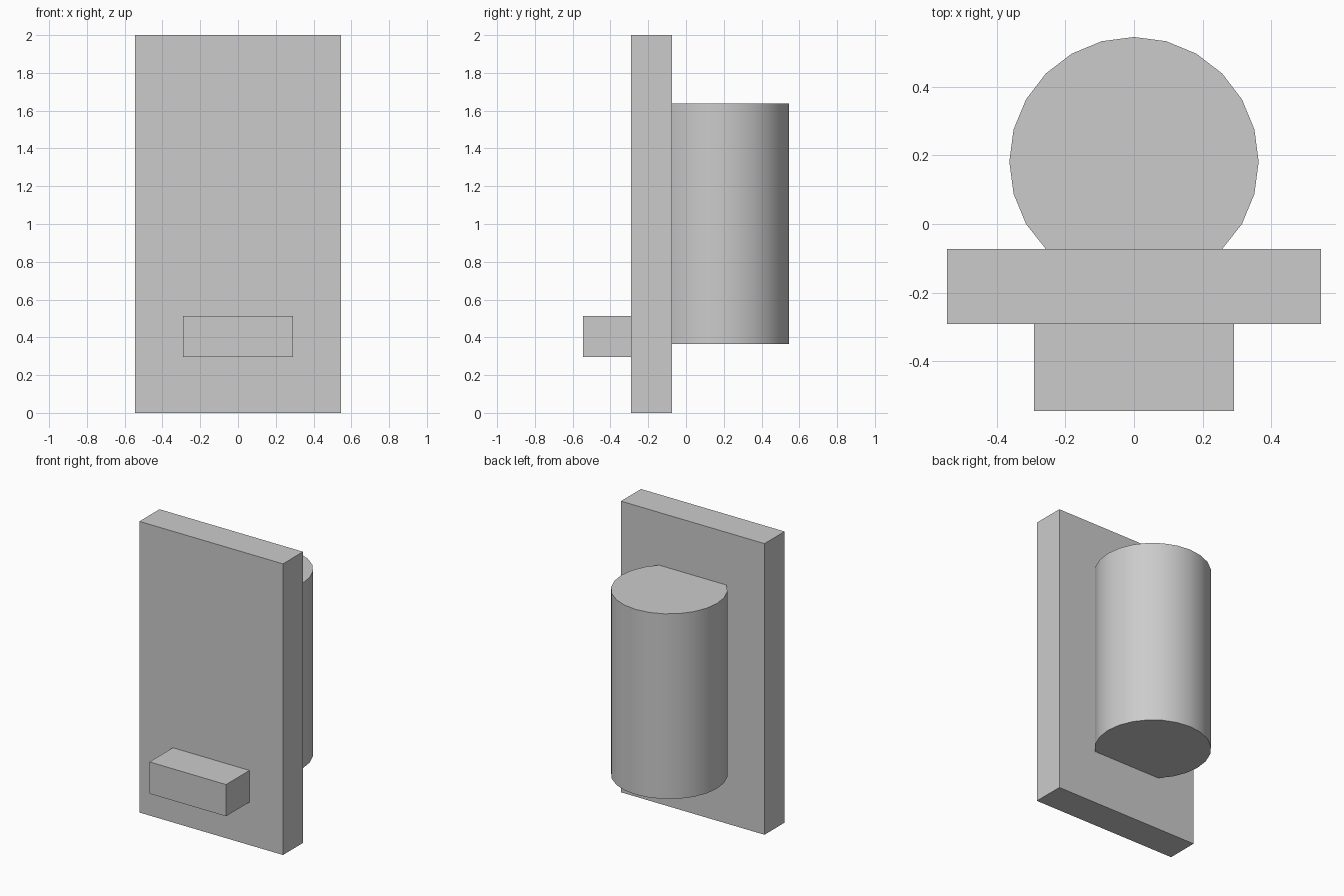
import bpy
import bmesh
from math import radians, sin, cos

cube = bpy.data.objects.get("Cube")
if cube:
    bpy.data.objects.remove(cube, do_unlink=True)

grey = bpy.data.materials.new("plain_grey")
grey.use_nodes = True
colour = (0.6, 0.6, 0.6, 1)
grey.diffuse_color = colour
grey.node_tree.nodes["Principled BSDF"].inputs["Base Color"].default_value = colour


def prism(name, outline, bottom, top):
    """Extrude a counter-clockwise xy outline from bottom to top."""
    bm = bmesh.new()
    base = bm.faces.new([bm.verts.new((x, y, bottom)) for x, y in outline])
    lid = bmesh.ops.extrude_face_region(bm, geom=[base], use_keep_orig=True)
    for v in lid["geom"]:
        if isinstance(v, bmesh.types.BMVert):
            v.co.z = top
    bmesh.ops.recalc_face_normals(bm, faces=bm.faces)
    mesh = bpy.data.meshes.new(name)
    bm.to_mesh(mesh)
    bm.free()
    mesh.materials.append(grey)
    obj = bpy.data.objects.new(name, mesh)
    bpy.context.collection.objects.link(obj)
    return obj


def rectangle(half_width, front, back):
    return [(-half_width, front), (half_width, front),
            (half_width, back), (-half_width, back)]


PLATE_FRONT, PLATE_BACK = -0.291, -0.073

# Upright plate and the small ledge on its front
prism("back_plate", rectangle(0.5455, PLATE_FRONT, PLATE_BACK), 0, 2)
prism("front_ledge", rectangle(0.291, -0.5455, PLATE_FRONT), 0.295, 0.513)

# Drum behind the plate: 24-sided circle cut flat where it meets the plate
RADIUS, CENTRE_Y = 0.3636, 0.1818
arc = [(RADIUS * cos(radians(a)), CENTRE_Y + RADIUS * sin(radians(a)))
       for a in range(-45, 226, 15)]
arc[0] = (arc[0][0], PLATE_BACK)
arc[-1] = (arc[-1][0], PLATE_BACK)
drum = prism("rear_drum", arc, 0.366, 1.638)

bpy.ops.object.select_all(action="DESELECT")
drum.select_set(True)
bpy.context.view_layer.objects.active = drum
bpy.ops.object.shade_smooth_by_angle(angle=radians(30))
